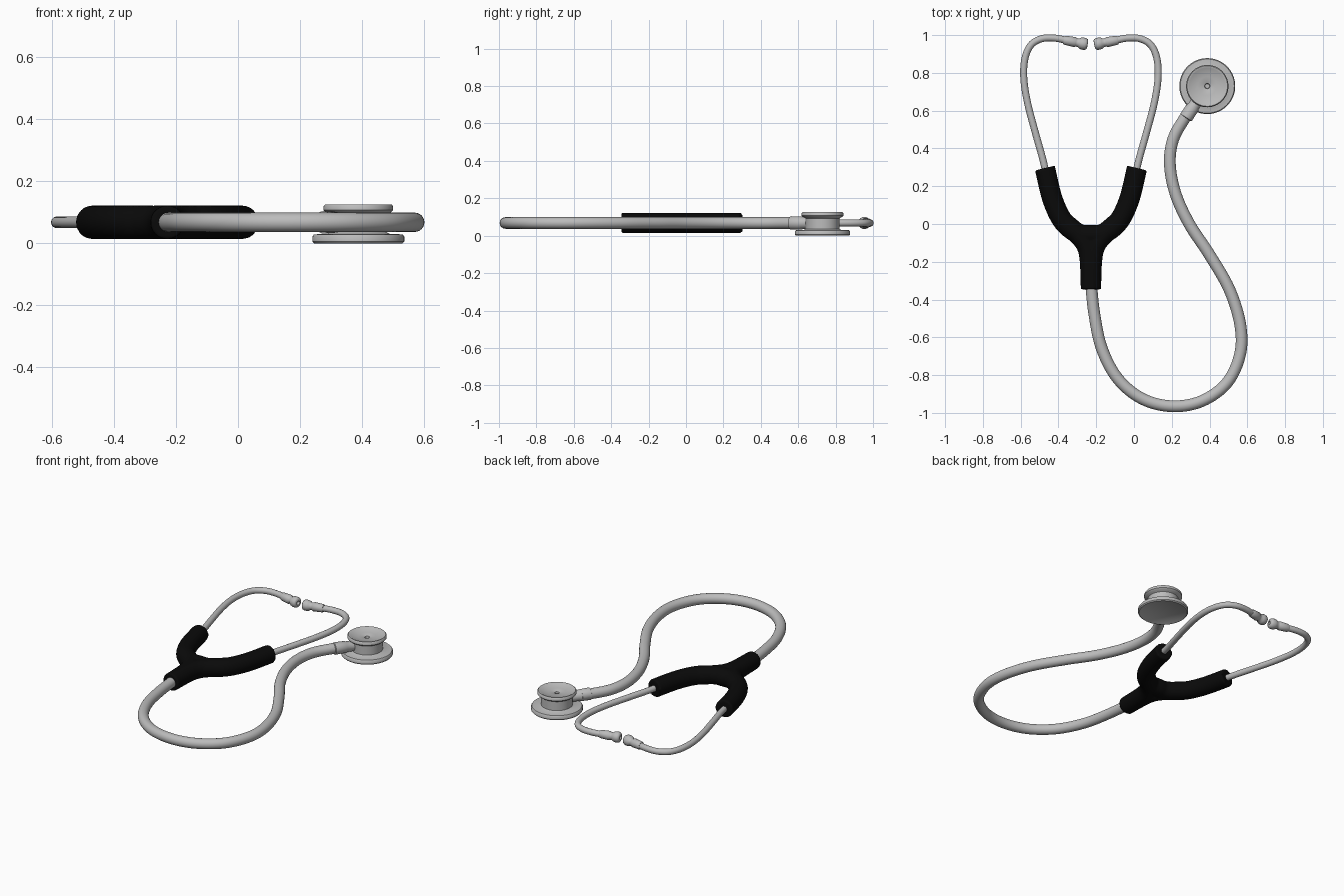
import bpy, bmesh, math
from mathutils import Vector

if "Cube" in bpy.data.objects:
    bpy.data.objects.remove(bpy.data.objects["Cube"])

Z = 0.068           # height of all tube centre lines
MID = -0.228        # symmetry line of the headset


def material(name, v):
    m = bpy.data.materials.new(name)
    m.diffuse_color = (v, v, v, 1)
    m.use_nodes = True
    m.node_tree.nodes["Principled BSDF"].inputs["Base Color"].default_value = m.diffuse_color
    return m


GREY = material("grey", 0.5)
BLACK = material("black", 0.003)


def spline(pts, steps=8):
    """Smooth curve through flat points, at tube height."""
    p = [Vector((x, y, Z)) for x, y in pts]
    p = [2 * p[0] - p[1]] + p + [2 * p[-1] - p[-2]]
    out = []
    for a, b, c, d in zip(p, p[1:], p[2:], p[3:]):
        for i in range(steps):
            t = i / steps
            out.append(0.5 * (2 * b + (c - a) * t + (2 * a - 5 * b + 4 * c - d) * t * t
                              + (3 * b - a - 3 * c + d) * t ** 3))
    return out + [p[-2]]


def skin(bm, sections, sides):
    """Closed skin over round sections (centre, axis, radius)."""
    rings = []
    for c, axis, r in sections:
        axis = axis.normalized()
        up = Vector((1, 0, 0)) if abs(axis.z) > 0.9 else Vector((0, 0, 1))
        side = axis.cross(up)
        rings.append([bm.verts.new(c + r * (math.cos(a) * side + math.sin(a) * up))
                      for a in (2 * math.pi * k / sides for k in range(sides))])
    for a, b in zip(rings, rings[1:]):
        for k in range(sides):
            n = (k + 1) % sides
            bm.faces.new((a[k], a[n], b[n], b[k]))
    bm.faces.new(rings[0])
    bm.faces.new(rings[-1])


def tube(bm, pts, r, sides=20):
    c = spline(pts)
    n = len(c) - 1
    skin(bm, [(p, c[min(i + 1, n)] - c[max(i - 1, 0)], r) for i, p in enumerate(c)], sides)


def lathe(bm, start, axis, profile, sides=32):
    """Profile of (distance along axis, radius)."""
    axis = Vector(axis).normalized()
    skin(bm, [(Vector(start) + axis * d, axis, r) for d, r in profile], sides)


def finish(bm, name, mat):
    bmesh.ops.recalc_face_normals(bm, faces=bm.faces)
    me = bpy.data.meshes.new(name)
    bm.to_mesh(me)
    bm.free()
    me.materials.append(mat)
    ob = bpy.data.objects.new(name, me)
    bpy.context.collection.objects.link(ob)
    bpy.ops.object.select_all(action='DESELECT')
    ob.select_set(True)
    bpy.context.view_layer.objects.active = ob
    bpy.ops.object.shade_smooth_by_angle(angle=math.radians(40))
    return ob


# Long flexible tube
bm = bmesh.new()
tube(bm, [(-.23, -.29), (-.21, -.476), (-.17, -.66), (-.085, -.82), (.045, -.926),
          (.203, -.965), (.36, -.937), (.493, -.84), (.562, -.688), (.562, -.53),
          (.504, -.344), (.398, -.16), (.293, 0), (.22, .16), (.19, .317),
          (.208, .45), (.272, .566), (.303, .614)], 0.031, 24)
finish(bm, "long_tube", GREY)

# Y-shaped yoke: a U for the arms plus two legs merging into the stem
bm = bmesh.new()
arm = [(.244, .296), (.202, .127), (.144, .01), (.062, -.053)]
leg = [(.144, .01), (.064, -.06), (.023, -.115), (.006, -.19), (0, -.345)]
tube(bm, [(MID - x, y) for x, y in arm] + [(MID, -.058)]
     + [(MID + x, y) for x, y in reversed(arm)], 0.054, 32)
for s in (-1, 1):
    tube(bm, [(MID + s * x, y) for x, y in leg], 0.054, 32)
yoke = finish(bm, "yoke", BLACK)
rm = yoke.modifiers.new("fuse", 'REMESH')
rm.mode = 'VOXEL'
rm.voxel_size = 0.007
rm.use_smooth_shade = True
sm = yoke.modifiers.new("soften", 'SMOOTH')
sm.factor = 0.5
sm.iterations = 3

# Ear tubes and ear tips, mirrored
ear = [(-.462, .25), (-.483, .344), (-.52, .476), (-.562, .635), (-.583, .767),
       (-.578, .873), (-.546, .947), (-.488, .981), (-.42, .984), (-.361, .973)]
tip = [(0, .021), (.006, .024), (.06, .027), (.066, .023), (.078, .022), (.088, .029),
       (.1, .032), (.115, .032), (.124, .028), (.128, .022), (.129, .012), (.112, .010)]
for side, s in (("left", 1), ("right", -1)):
    bm = bmesh.new()
    tube(bm, [(MID + s * (x - MID), y) for x, y in ear], 0.0185)
    finish(bm, side + "_ear_tube", GREY)
    bm = bmesh.new()
    lathe(bm, (MID + s * (-.372 - MID), .974, Z), (s * .127, -.024, 0), tip, 24)
    finish(bm, side + "_ear_tip", GREY)

# Chestpiece: wide diaphragm below, drum, dished bell on top
bm = bmesh.new()
lathe(bm, (.388, .73, 0), (0, 0, 1),
      [(.003, .132), (0, .136), (0, .142), (.006, .148), (.022, .148), (.029, .143),
       (.031, .1), (.036, .09), (.092, .09), (.098, .1), (.101, .106), (.107, .112),
       (.12, .112), (.126, .107), (.126, .101), (.122, .095), (.114, .05),
       (.109, .018), (.107, .014), (.092, .012)], 64)
finish(bm, "chestpiece", GREY)

# Stem joining tube and chestpiece
bm = bmesh.new()
lathe(bm, (.274, .562, Z), (.114, .168, 0),
      [(0, .031), (.003, .036), (.07, .034), (.074, .031), (.14, .031)])
finish(bm, "chestpiece_stem", GREY)
